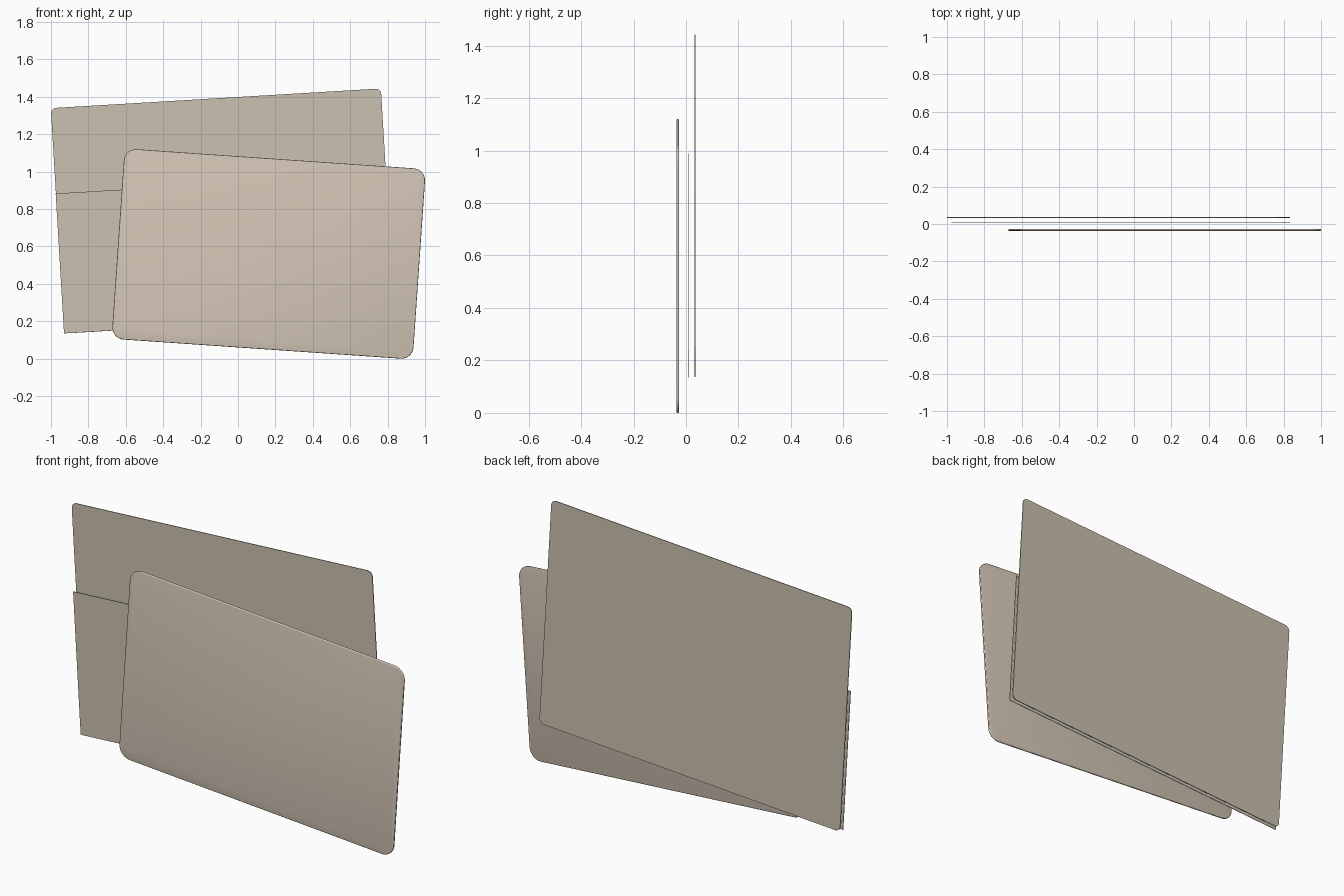
import bpy, bmesh, math

if "Cube" in bpy.data.objects:
    bpy.data.objects.remove(bpy.data.objects["Cube"])


def material(name, rgb):
    m = bpy.data.materials.new(name)
    m.diffuse_color = (*rgb, 1.0)
    m.use_nodes = True
    m.node_tree.nodes["Principled BSDF"].inputs["Base Color"].default_value = m.diffuse_color
    return m


card_tan = material("warm_card_beige", (0.65, 0.56, 0.465))
sleeve_tan = material("paper_beige", (0.60, 0.54, 0.44))


def outline(w, h, r, steps):
    """Rounded rectangle in the XZ plane, or a plain one when r is 0."""
    pts = []
    for k, (sx, sz) in enumerate([(1, 1), (-1, 1), (-1, -1), (1, -1)]):
        cx, cz = sx * (w / 2 - r), sz * (h / 2 - r)
        if r <= 0:
            pts.append((cx, cz))
            continue
        for i in range(steps + 1):
            a = math.radians(90) * (k + i / steps)
            pts.append((cx + r * math.cos(a), cz + r * math.sin(a)))
    return pts


def slab(name, size, radius, centre, tilt, layers, mat, steps=10):
    """Tilted upright sheet lofted through (inset, y) layers, front to back."""
    c, s = math.cos(math.radians(tilt)), math.sin(math.radians(tilt))
    bm = bmesh.new()
    rings = []
    for inset, y in layers:
        r = max(radius - inset, 0)
        pts = outline(size[0] - 2 * inset, size[1] - 2 * inset, r, steps)
        rings.append([bm.verts.new((centre[0] + x * c - z * s, y,
                                    centre[1] + x * s + z * c)) for x, z in pts])
    n = len(rings[0])
    for a, b in zip(rings, rings[1:]):
        for i in range(n):
            bm.faces.new((a[i], a[(i + 1) % n], b[(i + 1) % n], b[i]))
    bm.faces.new(rings[0])
    bm.faces.new(rings[-1])
    bmesh.ops.recalc_face_normals(bm, faces=bm.faces)
    me = bpy.data.meshes.new(name)
    bm.to_mesh(me)
    bm.free()
    me.materials.append(mat)
    ob = bpy.data.objects.new(name, me)
    bpy.context.collection.objects.link(ob)
    bpy.ops.object.select_all(action='DESELECT')
    ob.select_set(True)
    bpy.context.view_layer.objects.active = ob
    bpy.ops.object.shade_smooth_by_angle(angle=math.radians(50))
    return ob


# Card with softly rounded rim
y0, y1, b = -0.037, -0.026, 0.004
rim = [(b * (1 - math.sin(t)), b * (1 - math.cos(t)))
       for t in (math.radians(a) for a in (0, 30, 60, 90))]
layers = [(i, y0 + d) for i, d in rim] + [(i, y1 - d) for i, d in reversed(rim)]
slab("card", (1.614, 1.02), 0.065, (0.164, 0.56), -3.94, layers, card_tan)

# Sleeve back panel with small rounded corners
slab("sleeve_back", (1.768, 1.207), 0.028, (-0.0825, 0.7895), 3.41,
     [(0, 0.033), (0, 0.037)], sleeve_tan, 6)

# Shorter square-cornered pocket in front of it
slab("sleeve_pocket", (1.768, 0.749), 0, (-0.070, 0.5614), 3.41,
     [(0, 0.009), (0, 0.012)], sleeve_tan)
